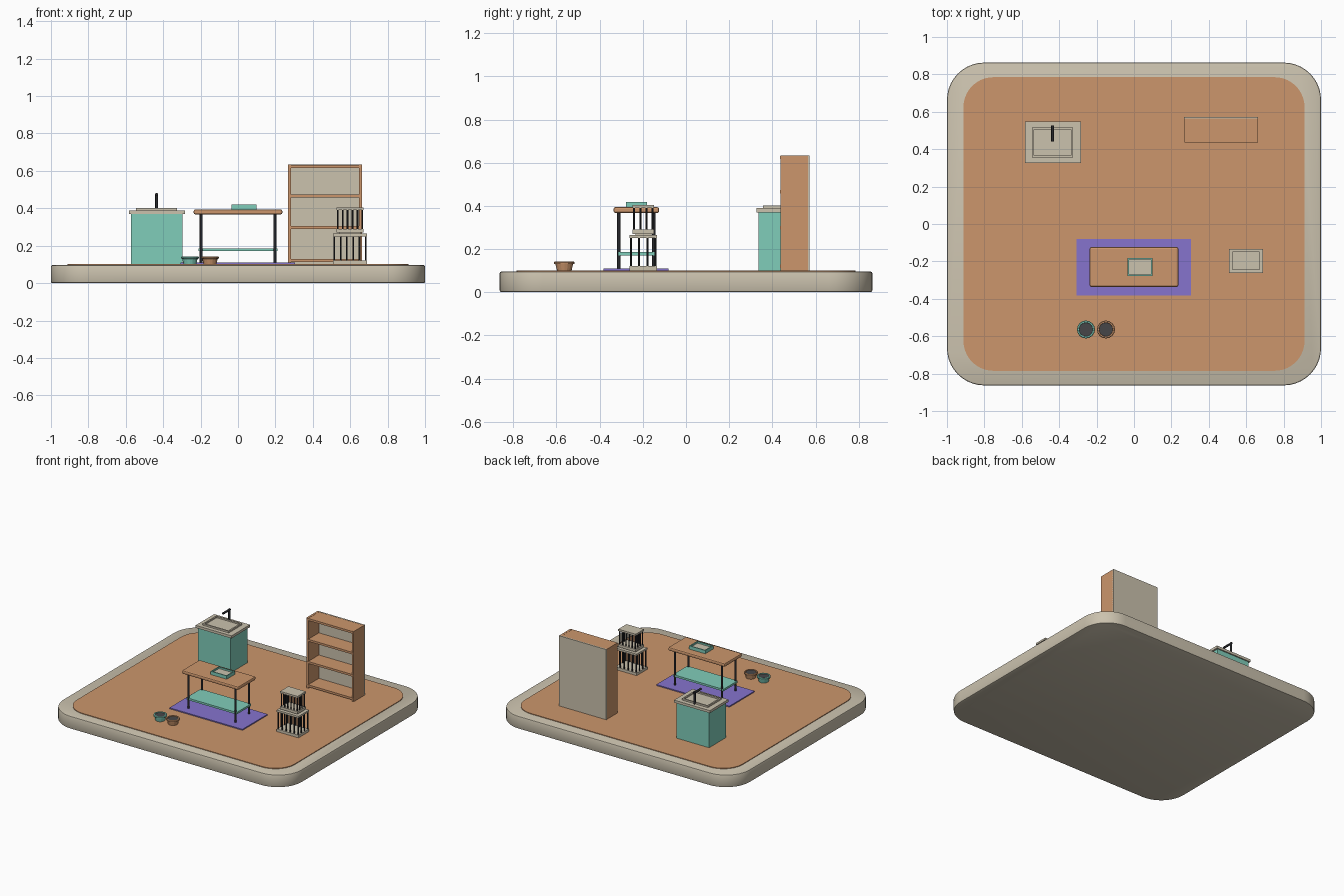
import bpy, bmesh, math
from mathutils import Vector

if "Cube" in bpy.data.objects:
    bpy.data.objects.remove(bpy.data.objects["Cube"])


def mat(name, r, g, b):
    m = bpy.data.materials.new(name)
    lin = [((c / 255 + 0.055) / 1.055) ** 2.4 for c in (r, g, b)]
    m.diffuse_color = (*lin, 1)
    m.use_nodes = True
    m.node_tree.nodes["Principled BSDF"].inputs["Base Color"].default_value = m.diffuse_color
    return m


BEIGE = mat("warm_beige", 203, 194, 174)
WOOD = mat("terracotta_wood", 204, 150, 108)
TEAL = mat("teal", 128, 205, 186)
PURPLE = mat("purple", 134, 116, 206)
BLACK = mat("black_metal", 38, 39, 43)
GREY = mat("charcoal", 70, 70, 73)


def finish(bm, name, m, smooth=False):
    bmesh.ops.recalc_face_normals(bm, faces=bm.faces[:])
    me = bpy.data.meshes.new(name)
    bm.to_mesh(me)
    bm.free()
    ob = bpy.data.objects.new(name, me)
    bpy.context.collection.objects.link(ob)
    me.materials.append(m)
    if smooth:
        bpy.ops.object.select_all(action='DESELECT')
        ob.select_set(True)
        bpy.context.view_layer.objects.active = ob
        bpy.ops.object.shade_smooth_by_angle(angle=math.radians(35))
    return ob


def box(name, x, y, z, m, bevel=0.0, seg=2):
    """Box from (min, max) ranges, optionally with rounded edges."""
    bm = bmesh.new()
    bmesh.ops.create_cube(bm, size=1)
    for v in bm.verts:
        v.co = Vector([(r[0] + r[1]) / 2 + c * (r[1] - r[0]) for c, r in zip(v.co, (x, y, z))])
    if bevel:
        bmesh.ops.bevel(bm, geom=bm.edges[:], offset=bevel, segments=seg, profile=0.5, affect='EDGES')
    return finish(bm, name, m)


def tray(name, x, y, z, wall, depth, m, inner):
    """Box with a sunken top whose floor has another colour."""
    ob = box(name, x, y, z, m)
    bm = bmesh.new()
    bm.from_mesh(ob.data)
    top = max(bm.faces, key=lambda f: f.calc_center_median().z)
    bmesh.ops.inset_region(bm, faces=[top], thickness=wall)
    f = bmesh.ops.extrude_face_region(bm, geom=[top])
    new = [g for g in f["geom"] if isinstance(g, bmesh.types.BMFace)]
    bmesh.ops.translate(bm, verts=new[0].verts[:], vec=(0, 0, -depth))
    if top.is_valid:
        bmesh.ops.delete(bm, geom=[top], context='FACES_ONLY')
    new[0].material_index = 1
    bm.to_mesh(ob.data)
    bm.free()
    ob.data.materials.append(inner)
    return ob


def rod(name, a, b, r, m, seg=12):
    a, b = Vector(a), Vector(b)
    bm = bmesh.new()
    bmesh.ops.create_cone(bm, cap_ends=True, segments=seg, radius1=r, radius2=r, depth=(b - a).length)
    q = (b - a).to_track_quat('Z', 'Y')
    for v in bm.verts:
        v.co = q @ v.co + (a + b) / 2
    return finish(bm, name, m, True)


def rounded_slab(name, hx, hy, r, z0, z1, m, bevel=0.0):
    bm = bmesh.new()
    n, pts = 10, []
    for i, (sx, sy) in enumerate(((1, 1), (-1, 1), (-1, -1), (1, -1))):
        for k in range(n + 1):
            t = math.pi / 2 * (i + k / n)
            pts.append((sx * (hx - r) + r * math.cos(t), sy * (hy - r) + r * math.sin(t), z0))
    f = bm.faces.new([bm.verts.new(p) for p in pts])
    g = bmesh.ops.extrude_face_region(bm, geom=[f])["geom"]
    bmesh.ops.translate(bm, verts=[v for v in g if isinstance(v, bmesh.types.BMVert)], vec=(0, 0, z1 - z0))
    if bevel:
        rim = [e for e in bm.edges if abs(e.verts[0].co.z - e.verts[1].co.z) < 1e-6]
        bmesh.ops.bevel(bm, geom=rim, offset=bevel, segments=2, profile=0.5, affect='EDGES')
    return finish(bm, name, m, True)


def lathe(name, profile, x, y, m, seg=16):
    bm = bmesh.new()
    rings = [[bm.verts.new((x + r * math.cos(2 * math.pi * k / seg), y + r * math.sin(2 * math.pi * k / seg), z))
              for k in range(seg)] for r, z in profile]
    for a, b in zip(rings, rings[1:]):
        for k in range(seg):
            bm.faces.new((a[k], a[(k + 1) % seg], b[(k + 1) % seg], b[k]))
    bm.faces.new(rings[0])
    bm.faces.new(rings[-1])
    return finish(bm, name, m)


F = 0.101  # floor height

# Base and floor
rounded_slab("base", 1.0, 0.863, 0.2, 0, 0.096, BEIGE, 0.008)
rounded_slab("floor", 0.912, 0.785, 0.16, 0.09, F, WOOD)

# Sink unit
box("sink_cabinet", (-0.572, -0.298), (0.335, 0.54), (F, 0.372), TEAL)
box("sink_counter", (-0.584, -0.284), (0.327, 0.549), (0.37, 0.389), BEIGE)
tray("sink_basin", (-0.545, -0.327), (0.356, 0.517), (0.385, 0.401), 0.015, 0.01, BEIGE, BEIGE)
rod("faucet_post", (-0.435, 0.518, 0.389), (-0.435, 0.518, 0.48), 0.008, BLACK)
rod("faucet_spout", (-0.435, 0.526, 0.474), (-0.435, 0.442, 0.474), 0.008, BLACK)

# Rug and table
box("rug", (-0.308, 0.305), (-0.382, -0.08), (F, 0.109), PURPLE)
box("table_top", (-0.237, 0.237), (-0.336, -0.124), (0.367, 0.394), WOOD, 0.009)
box("table_lower_shelf", (-0.212, 0.21), (-0.316, -0.144), (0.171, 0.186), TEAL)
for i, lx in enumerate((-0.197, 0.197)):
    for j, ly in enumerate((-0.311, -0.149)):
        rod(f"table_leg_{i}{j}", (lx, ly, F), (lx, ly, 0.372), 0.008, BLACK)
tray("table_tray", (-0.035, 0.1), (-0.278, -0.181), (0.393, 0.419), 0.011, 0.012, TEAL, BEIGE)

# Bookcase
for s, x in (("left", 0.268), ("right", 0.648)):
    box(f"bookcase_{s}_side", (x, x + 0.016), (0.438, 0.565), (F, 0.633), WOOD)
box("bookcase_back", (0.268, 0.664), (0.563, 0.573), (F, 0.633), BEIGE)
for i, z in enumerate((0.121, 0.298, 0.466, 0.624)):
    box(f"bookcase_shelf_{i}", (0.27, 0.662), (0.435, 0.565), (z - 0.008, z + 0.008), WOOD)

# Two stacked cages with bars around the edge
cages = (("lower", (0.508, 0.69), (-0.262, -0.134), F, 0.264),
         ("upper", (0.526, 0.672), (-0.247, -0.148), 0.27, 0.405))
for name, cx, cy, z0, z1 in cages:
    box(f"{name}_cage_base", cx, cy, (z0, z0 + 0.02), BEIGE)
    box(f"{name}_cage_roof", cx, cy, (z1 - 0.014, z1), BEIGE)
    for i in range(6):
        for j in range(4):
            if i in (0, 5) or j in (0, 3):
                bx = cx[0] + 0.007 + (cx[1] - cx[0] - 0.014) * i / 5
                by = cy[0] + 0.007 + (cy[1] - cy[0] - 0.014) * j / 3
                rod(f"{name}_cage_bar_{i}{j}", (bx, by, z0 + 0.01), (bx, by, z1 - 0.007), 0.0045, BLACK, 8)
box("cage_spacer", (0.54, 0.658), (-0.235, -0.16), (0.262, 0.272), BEIGE)

# Food bowls
for name, x, m in (("teal", -0.257, TEAL), ("wood", -0.15, WOOD)):
    lathe(f"{name}_bowl", [(0.034, F), (0.041, 0.13), (0.047, 0.131), (0.048, 0.138),
                           (0.045, 0.143), (0.038, 0.143), (0.036, 0.132)], x, -0.564, m)
    lathe(f"{name}_bowl_food", [(0.0365, 0.13), (0.0365, 0.139)], x, -0.564, GREY)
